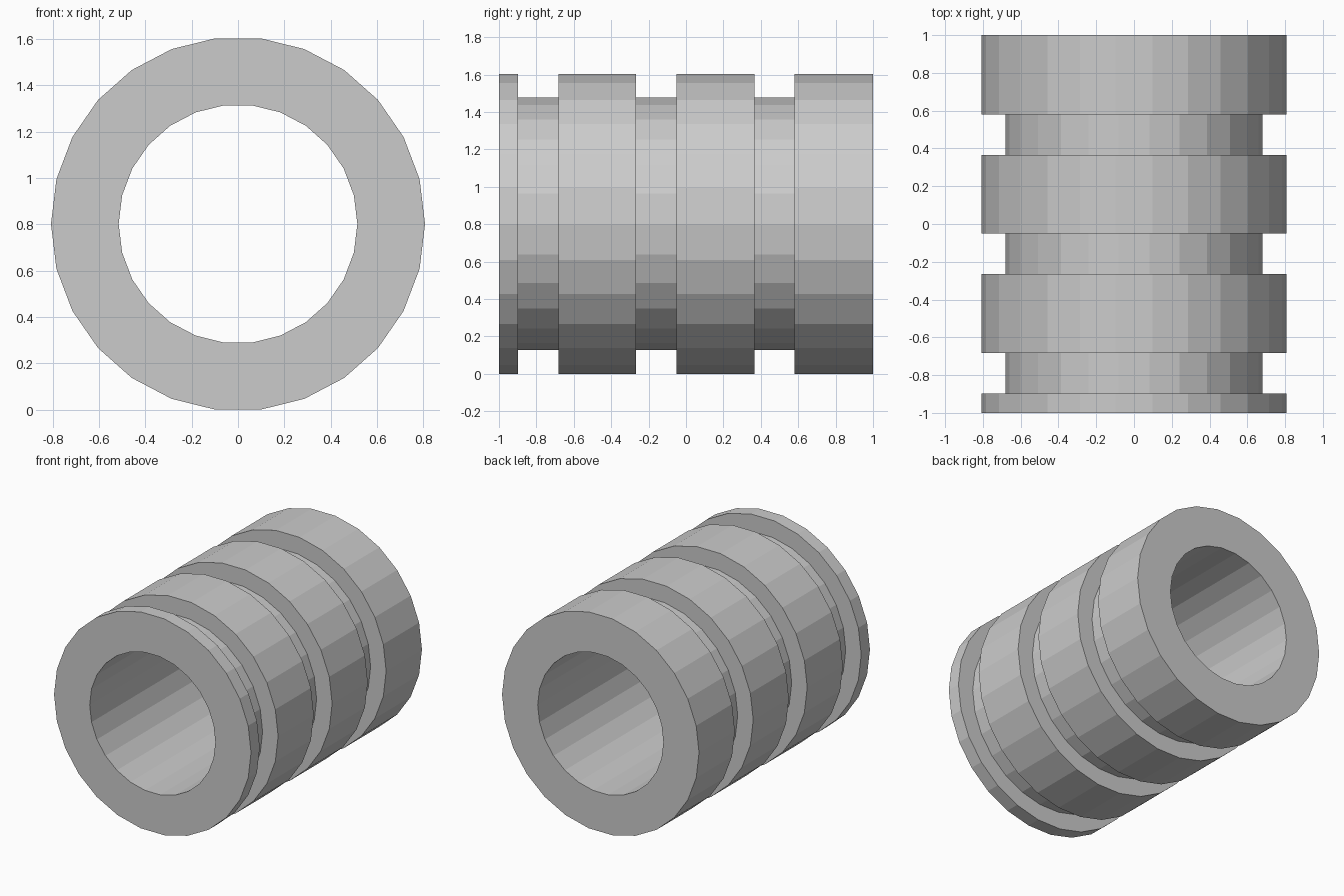
import bpy, bmesh
from math import pi, cos, sin

if "Cube" in bpy.data.objects:
    bpy.data.objects.remove(bpy.data.objects["Cube"])

SIDES = 26
R_OUT, R_GROOVE, R_BORE = 0.807, 0.68, 0.515
GROOVE_STARTS = (-0.898, -0.266, 0.366)
GROOVE_WIDTH = 0.215
CENTRE_Z = R_OUT * cos(pi / SIDES)  # rests on a flat facet

# closed half-section as (radius, y): outer wall with grooves, then the bore
profile = [(R_OUT, -1.0)]
for y in GROOVE_STARTS:
    end = y + GROOVE_WIDTH
    profile += [(R_OUT, y), (R_GROOVE, y), (R_GROOVE, end), (R_OUT, end)]
profile += [(R_OUT, 1.0), (R_BORE, 1.0), (R_BORE, -1.0)]

# sweep the section around the y axis
bm = bmesh.new()
rings = []
for r, y in profile:
    rings.append([bm.verts.new((r * cos(2 * pi * i / SIDES), y,
                                CENTRE_Z + r * sin(2 * pi * i / SIDES)))
                  for i in range(SIDES)])
for k, ring in enumerate(rings):
    nxt = rings[(k + 1) % len(rings)]
    for i in range(SIDES):
        j = (i + 1) % SIDES
        bm.faces.new((ring[i], ring[j], nxt[j], nxt[i]))
bmesh.ops.recalc_face_normals(bm, faces=bm.faces)

# grooved sleeve
mesh = bpy.data.meshes.new("grooved_sleeve")
bm.to_mesh(mesh)
bm.free()
sleeve = bpy.data.objects.new("grooved_sleeve", mesh)
bpy.context.collection.objects.link(sleeve)
